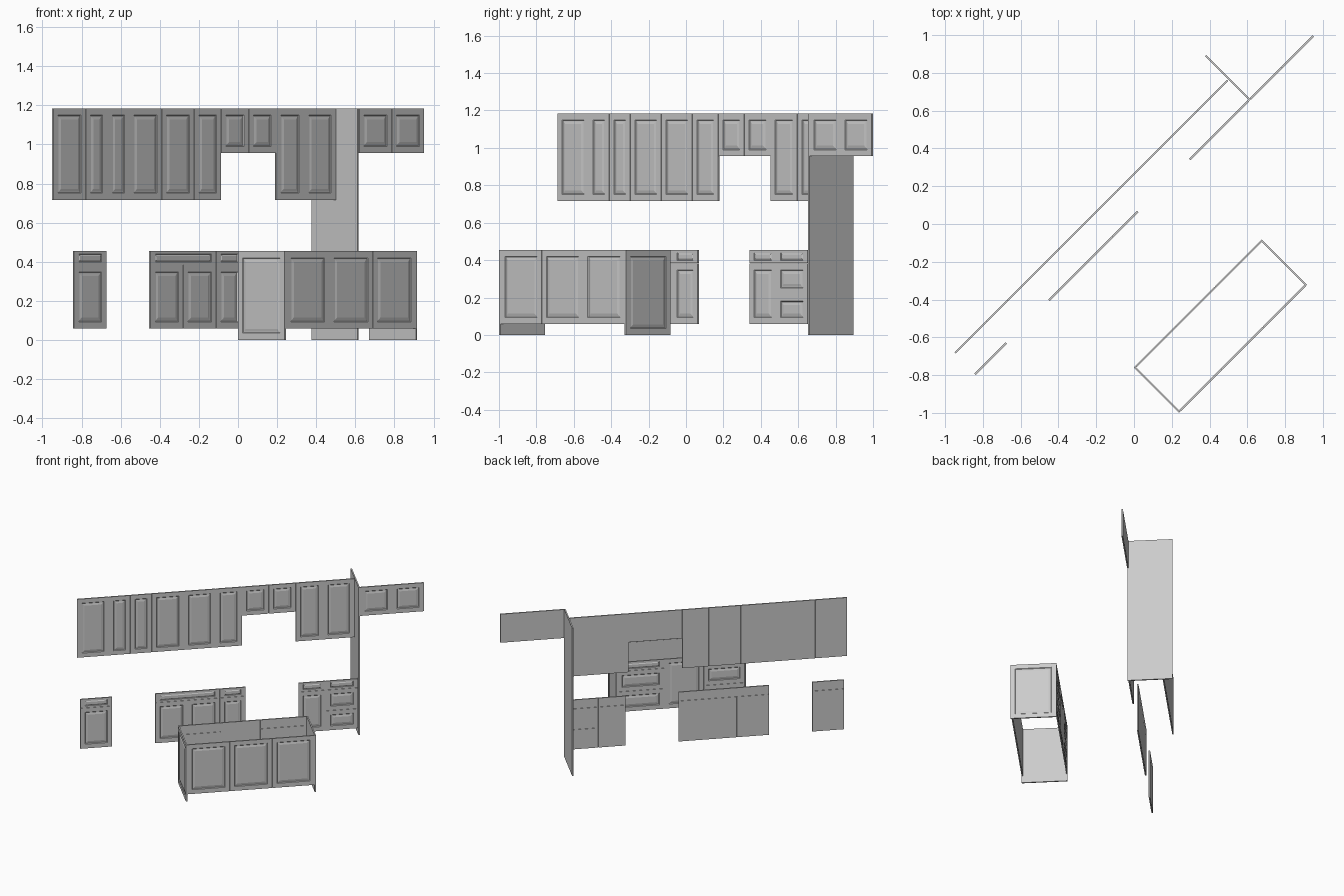
import bpy, bmesh, math
from mathutils import Vector

if "Cube" in bpy.data.objects:
    bpy.data.objects.remove(bpy.data.objects["Cube"])

R2 = math.sqrt(2)
U = Vector((1, 1, 0)) / R2     # along the run of cabinets
V = Vector((1, -1, 0)) / R2    # outward, towards the room
T = 0.01                       # board thickness
GAP = 0.0008                   # seam between neighbouring fronts


def front(name, a, b, w, z0, z1, angle=45, raised=True):
    """Board with a raised-panel face; a, b locate the middle of its face."""
    h = z1 - z0
    k = 0.45 if h < 0.1 else 1.0
    fx, fz = 0.034, 0.034 * k
    # (x inset, z inset, depth) from back edge to centre panel
    rings = [(0, 0, T), (0, 0, 0)]
    if raised:
        rings += [(fx, fz, 0)]
        rings += [(fx + e * k, fz + e * k, d) for e, d in
                  ((0.004, 0.004), (0.008, 0.004), (0.022, 0.001))]
    bm = bmesh.new()
    prev = None
    for ix, iz, d in rings:
        x, lo, hi = w / 2 - GAP - ix, z0 + GAP + iz, z1 - GAP - iz
        cur = [bm.verts.new(p) for p in
               ((-x, d, lo), (x, d, lo), (x, d, hi), (-x, d, hi))]
        if prev:
            for i in range(4):
                j = (i + 1) % 4
                bm.faces.new((prev[i], prev[j], cur[j], cur[i]))
        else:
            bm.faces.new(cur[::-1])
        prev = cur
    bm.faces.new(prev)
    bmesh.ops.recalc_face_normals(bm, faces=bm.faces)
    me = bpy.data.meshes.new(name)
    bm.to_mesh(me)
    bm.free()
    ob = bpy.data.objects.new(name, me)
    bpy.context.collection.objects.link(ob)
    ob.location = U * a + V * b
    ob.rotation_euler.z = math.radians(angle)
    return ob


def row(name, b, xs, z0, z1):
    """Neighbouring fronts whose seams lie at the world x positions xs."""
    aa = [R2 * x - (b - T / 2) for x in xs]
    for l, r in zip(aa, aa[1:]):
        front(name, (l + r) / 2, b, r - l, z0, z1)


WALL, BASE = -0.182, -0.028     # face planes of wall and base cabinets
TOP, LOW, SHORT = 1.185, 0.716, 0.955
Z0, ZD, Z1 = 0.058, 0.383, 0.455

# Wall cabinets
row("wall_door", WALL, [-0.948, -0.782, -0.671, -0.559, -0.393, -0.227, -0.089], LOW, TOP)
row("hood_door", WALL, [-0.089, 0.051, 0.191], SHORT, TOP)
row("wall_door", WALL, [0.191, 0.334, 0.497], LOW, TOP)
row("fridge_top_door", BASE, [0.616, 0.783, 0.949], SHORT, TOP)

# Base cabinets: doors below, drawers above
row("base_door", BASE, [-0.842, -0.676], Z0, ZD)
row("base_drawer", BASE, [-0.842, -0.676], ZD, Z1)
row("base_door", BASE, [-0.451, -0.283, -0.115, 0.02], Z0, ZD)
row("base_drawer", BASE, [-0.451, -0.115, 0.02], ZD, Z1)
row("base_door", BASE, [0.295, 0.438], Z0, ZD)
row("base_drawer", BASE, [0.295, 0.438, 0.606], ZD, Z1)
row("base_drawer", BASE, [0.438, 0.606], 0.216, ZD)
row("base_drawer", BASE, [0.438, 0.606], Z0, 0.216)

# Tall refrigerator side panel
front("fridge_side_panel", 0.903, -0.196, 0.334, 0, TOP, 135, raised=False)

# Island: end panels to the floor
A0, A1, B0, B1 = -0.538, 0.421, 0.536, 0.876
front("island_end_panel", A0, (B0 + B1) / 2, B1 - B0, 0, Z1, -45)
front("island_end_panel", A1, (B0 + B1) / 2, B1 - B0, 0, Z1, 135)

# Island room side: three tall panels
L, R = A0 + T, A1 - T
third = (R - L) / 3
for i in range(3):
    front("island_panel", L + third * (i + 0.5), B1, third, Z0, Z1)

# Island kitchen side: drawers, tall door, drawers
s1, s2 = A0 + 0.312, A0 + 0.605
front("island_door", (s1 + s2) / 2, B0, s2 - s1, Z0, Z1, 225)
for l, r in ((L, s1), (s2, R)):
    for lo, hi in ((Z0, 0.22), (0.22, ZD), (ZD, Z1)):
        front("island_drawer", (l + r) / 2, B0, r - l, lo, hi, 225)
